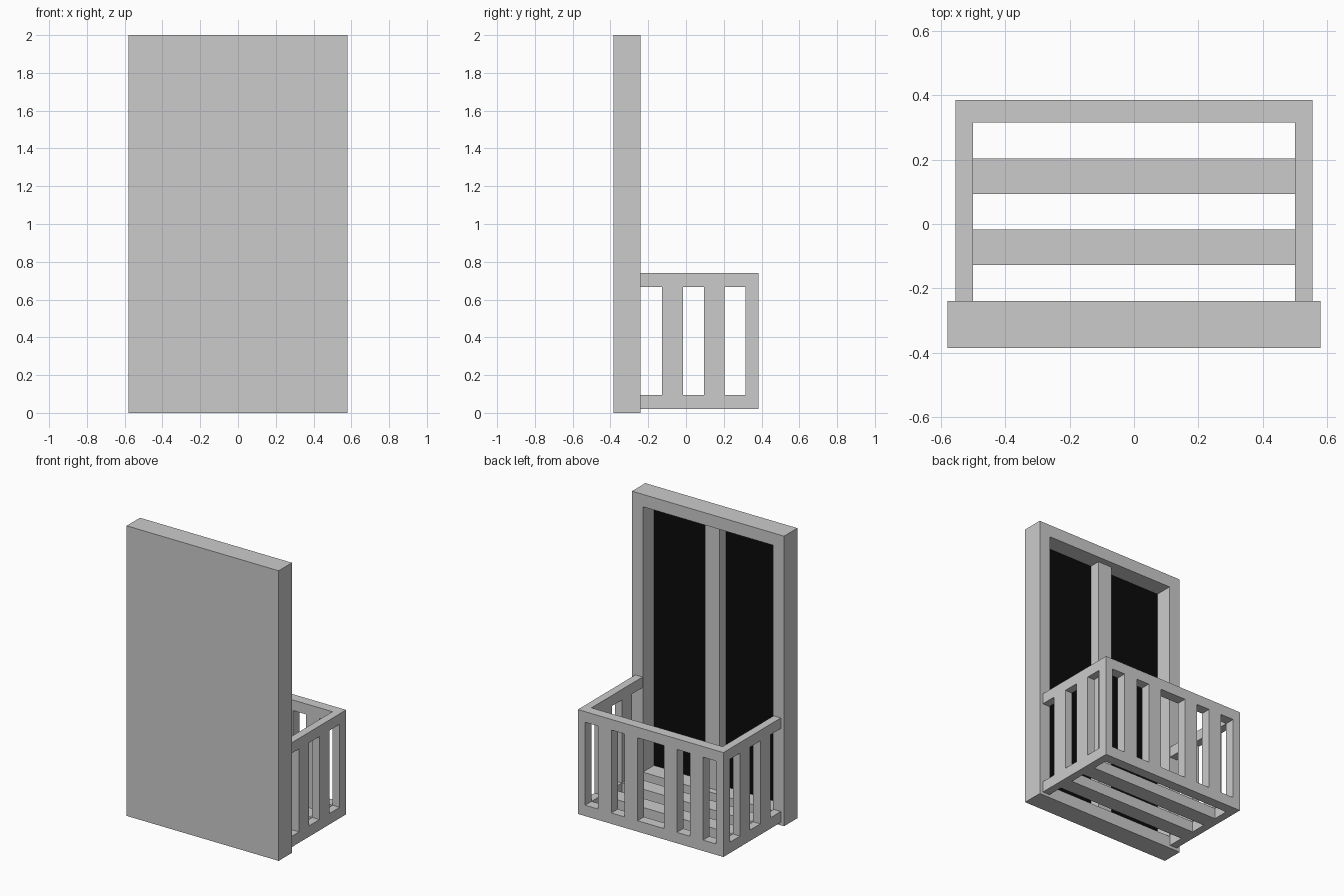
import bpy

if "Cube" in bpy.data.objects:
    bpy.data.objects.remove(bpy.data.objects["Cube"])


def box(name, x0, x1, y0, y1, z0, z1):
    v = [(x, y, z) for x in (x0, x1) for y in (y0, y1) for z in (z0, z1)]
    f = [(0, 1, 3, 2), (4, 6, 7, 5), (0, 4, 5, 1), (2, 3, 7, 6), (0, 2, 6, 4), (1, 5, 7, 3)]
    me = bpy.data.meshes.new(name)
    me.from_pydata(v, [], f)
    ob = bpy.data.objects.new(name, me)
    bpy.context.collection.objects.link(ob)
    return ob


def cut(ob, *size):
    cutter = box("cutter", *size)
    cutter.hide_render = True
    m = ob.modifiers.new("cut", 'BOOLEAN')
    m.operation = 'DIFFERENCE'
    m.solver = 'EXACT'
    m.object = cutter
    bpy.context.view_layer.objects.active = ob
    bpy.ops.object.modifier_apply(modifier=m.name)
    bpy.data.objects.remove(cutter)


# Door frame: closed at the front, recessed from the balcony side
W, FRONT, BACK = 0.58, -0.385, -0.24
GLASS = -0.363
frame = box("door_frame", -W, W, FRONT, BACK, 0, 2)
cut(frame, -0.497, 0.497, GLASS, 0, 0.085, 1.915)

# Mullion between the two panes
box("mullion", -0.054, 0.054, GLASS, -0.286, 0.085, 1.915)

# Dark panes
black = bpy.data.materials.new("dark_glass")
black.diffuse_color = (0.003, 0.003, 0.003, 1)
black.use_nodes = True
black.node_tree.nodes["Principled BSDF"].inputs["Base Color"].default_value = black.diffuse_color
for side, x0, x1 in (("left", -0.497, -0.054), ("right", 0.054, 0.497)):
    pane = box("glass_" + side, x0, x1, GLASS - 0.002, GLASS + 0.002, 0.085, 1.915)
    pane.data.materials.append(black)

# Balcony: a block hollowed out, then pierced for slats and balusters
IN_X, IN_Y, LOW, HIGH = 0.5, 0.315, 0.095, 0.667
balcony = box("balcony", -0.555, 0.555, BACK, 0.385, 0.02, 0.74)
cut(balcony, -IN_X, IN_X, -0.5, IN_Y, LOW, 1)

# Floor and side gaps share the same spacing
for y0, y1 in ((-0.5, -0.127), (-0.017, 0.094), (0.204, IN_Y)):
    cut(balcony, -IN_X, IN_X, y0, y1, -0.1, 0.2)
    cut(balcony, -1, 1, y0, y1, LOW, HIGH)

# Gaps between the rear balusters
for x0, x1 in ((-0.5, -0.4), (-0.3, -0.2), (-0.1, 0.1), (0.2, 0.3), (0.4, 0.5)):
    cut(balcony, x0, x1, 0.2, 0.6, LOW, HIGH)
